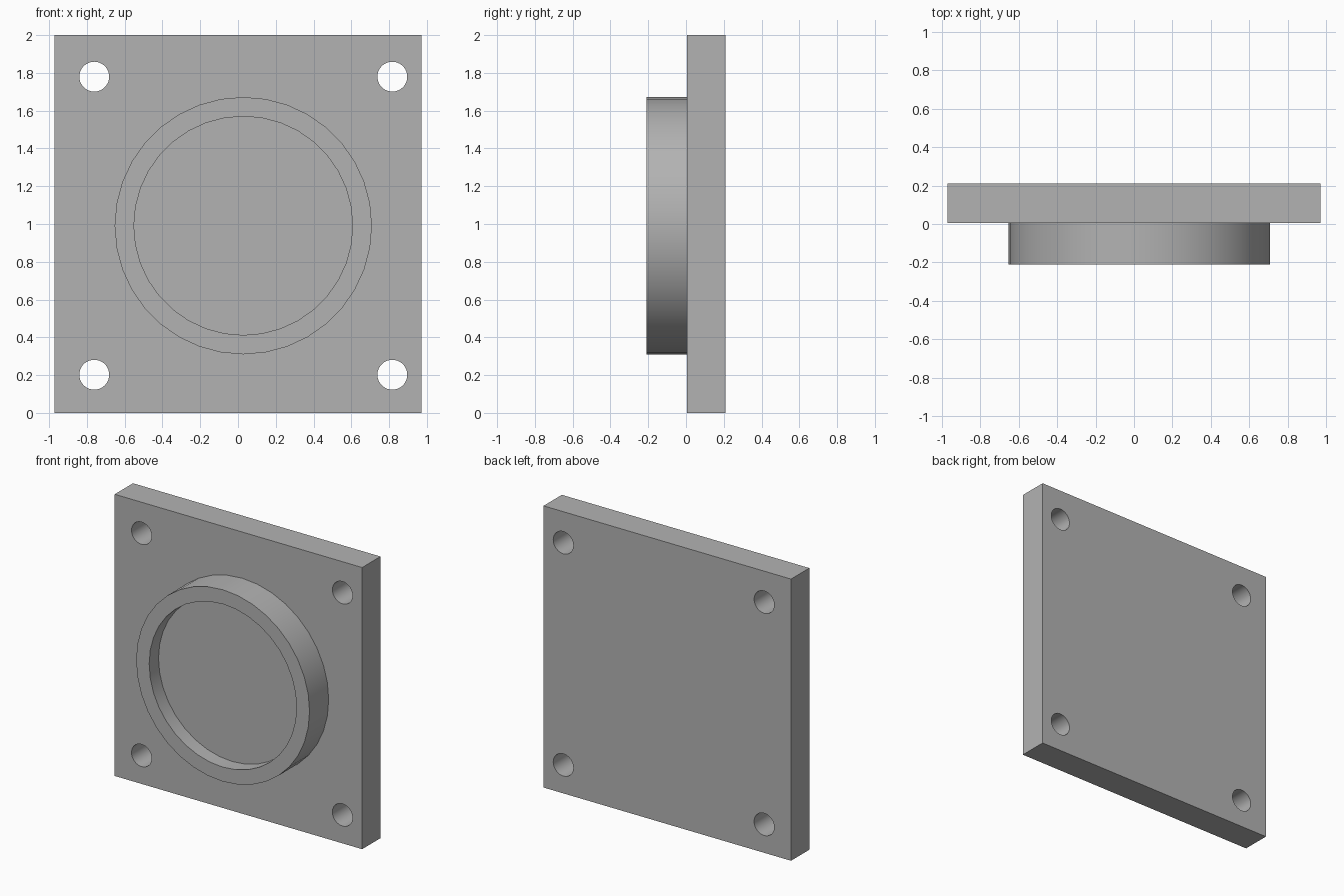
import bpy
import bmesh
import math
from mathutils import Matrix, Vector

SIDES = 36
CENTRE = Vector((0.028, 0, 0.991))   # shared centre of collar and bolt pattern
FRONT, SEAT, BACK = -0.21, 0.005, 0.21
HALF_WIDTH, HEIGHT = 0.972, 2.0
BOLT_OFFSET, BOLT_RADIUS = 0.789, 0.079

cube = bpy.data.objects.get("Cube")
if cube:
    bpy.data.objects.remove(cube, do_unlink=True)

grey = bpy.data.materials.new("plain_grey")
grey.use_nodes = True
colour = (0.45, 0.45, 0.45, 1)
grey.diffuse_color = colour
grey.node_tree.nodes["Principled BSDF"].inputs["Base Color"].default_value = colour


def make_object(name, bm):
    bmesh.ops.recalc_face_normals(bm, faces=bm.faces)
    mesh = bpy.data.meshes.new(name)
    bm.to_mesh(mesh)
    bm.free()
    mesh.materials.append(grey)
    obj = bpy.data.objects.new(name, mesh)
    bpy.context.collection.objects.link(obj)
    return obj


def shade(obj):
    bpy.ops.object.select_all(action="DESELECT")
    obj.select_set(True)
    bpy.context.view_layer.objects.active = obj
    bpy.ops.object.shade_smooth_by_angle(angle=math.radians(30))


# Square mounting plate
bm = bmesh.new()
size = Matrix.Diagonal((2 * HALF_WIDTH, BACK - SEAT, HEIGHT, 1))
middle = Matrix.Translation((0, (SEAT + BACK) / 2, HEIGHT / 2))
bmesh.ops.create_cube(bm, size=1, matrix=middle @ size)
plate = make_object("mounting_plate", bm)

# Four bolt holes cut through the plate
bm = bmesh.new()
turn = Matrix.Rotation(math.pi / 2, 4, "X")
for sx in (-1, 1):
    for sz in (-1, 1):
        spot = CENTRE + Vector((sx * BOLT_OFFSET, SEAT, sz * BOLT_OFFSET))
        bmesh.ops.create_cone(bm, cap_ends=True, segments=SIDES, radius1=BOLT_RADIUS,
                              radius2=BOLT_RADIUS, depth=1,
                              matrix=Matrix.Translation(spot) @ turn)
cutter = make_object("bolt_hole_cutter", bm)
cutter.hide_render = True
cut = plate.modifiers.new("bolt_holes", "BOOLEAN")
cut.operation = "DIFFERENCE"
cut.solver = "EXACT"
cut.object = cutter
bpy.context.view_layer.objects.active = plate
bpy.ops.object.modifier_apply(modifier=cut.name)
bpy.data.objects.remove(cutter, do_unlink=True)
shade(plate)

# Round collar with a shallow recess, its back buried in the plate
profile = [(0, -0.105), (0.579, -0.105), (0.579, FRONT), (0.681, FRONT),
           (0.681, SEAT + 0.03), (0, SEAT + 0.03)]
bm = bmesh.new()
verts = [bm.verts.new(CENTRE + Vector((0, y, r))) for r, y in profile]
edges = [bm.edges.new(pair) for pair in zip(verts, verts[1:])]
bmesh.ops.spin(bm, geom=verts + edges, cent=CENTRE, axis=(0, 1, 0),
               angle=math.tau, steps=SIDES, use_duplicate=False)
bmesh.ops.remove_doubles(bm, verts=bm.verts, dist=0.0005)
shade(make_object("recessed_collar", bm))
